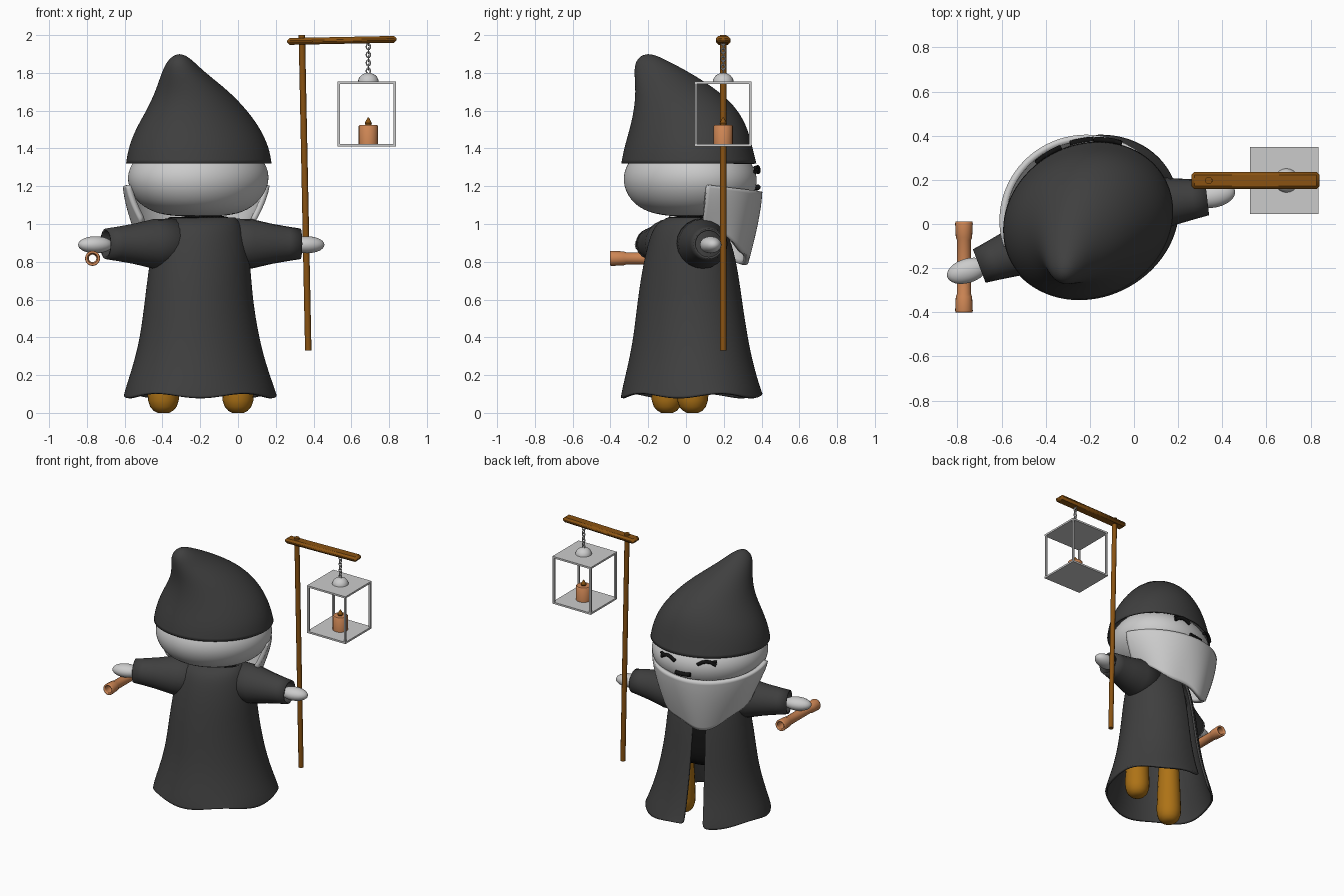
import bpy, bmesh, math
from math import sin, cos, pi, radians
from mathutils import Vector, Matrix

if "Cube" in bpy.data.objects:
    bpy.data.objects.remove(bpy.data.objects["Cube"], do_unlink=True)


def material(name, rgb):
    m = bpy.data.materials.new(name)
    m.use_nodes = True
    m.diffuse_color = (*rgb, 1)
    m.node_tree.nodes["Principled BSDF"].inputs["Base Color"].default_value = (*rgb, 1)
    return m


CLOTH = material("charcoal cloth", (0.05, 0.05, 0.05))
PALE = material("pale grey", (0.6, 0.6, 0.6))
BLACK = material("black", (0.006, 0.006, 0.006))
WOOD = material("brown wood", (0.25, 0.085, 0.006))
ORANGE = material("dark orange", (0.42, 0.17, 0.008))
COPPER = material("copper", (0.62, 0.24, 0.09))
METAL = material("light metal", (0.6, 0.6, 0.6))


def finish(name, bm, mat, sharp=None):
    bmesh.ops.recalc_face_normals(bm, faces=bm.faces)
    me = bpy.data.meshes.new(name)
    bm.to_mesh(me)
    bm.free()
    for p in me.polygons:
        p.use_smooth = True
    if sharp:
        me.set_sharp_from_angle(angle=radians(sharp))
    me.materials.append(mat)
    ob = bpy.data.objects.new(name, me)
    bpy.context.collection.objects.link(ob)
    return ob


def skin(bm, rows, closed):
    """Join rows of vertices with quads."""
    n = len(rows[0])
    for a, b in zip(rows, rows[1:]):
        for i in range(n if closed else n - 1):
            j = (i + 1) % n
            bm.faces.new((a[i], a[j], b[j], b[i]))


def soften(ob, thick=0, levels=2):
    ob.modifiers.new("smooth", "SUBSURF").levels = levels
    ob.modifiers["smooth"].render_levels = levels
    if thick:
        s = ob.modifiers.new("thickness", "SOLIDIFY")
        s.thickness, s.offset = thick, 0


SKEW = 0.12  # the body is turned a little about z


def loft(name, rings, mat, thick=0, caps=(), gap=None, wave=0, n=32):
    """Skin oval rings given as z, x range, y range; gap = (angle, half width)."""
    bm = bmesh.new()
    rows = []
    for k, (z, x0, x1, y0, y1) in enumerate(rings):
        row = []
        for i in range(n + 1 if gap else n):
            t = 2 * pi * i / n
            if gap:
                t = gap[0] + gap[1] + (2 * pi - 2 * gap[1]) * i / n
            dz = wave * sin(5 * t) if k == 0 else 0
            row.append(bm.verts.new(((x0 + x1) / 2 + (x1 - x0) / 2 * cos(t),
                                     (y0 + y1) / 2 + (y1 - y0) / 2 * sin(t + SKEW), z + dz)))
        rows.append(row)
    skin(bm, rows, not gap)
    for c in caps:
        bm.faces.new(rows[c])
    ob = finish(name, bm, mat)
    soften(ob, thick)
    return ob


def lathe(name, p0, p1, stations, mat, thick=0, n=20, sharp=40):
    """Turn a profile of (fraction, radius) round the line p0 to p1."""
    p0, p1 = Vector(p0), Vector(p1)
    q = (p1 - p0).to_track_quat("Z", "Y")
    bm = bmesh.new()
    rows = [[bm.verts.new(p0.lerp(p1, f) + q @ Vector((r * cos(2 * pi * i / n), r * sin(2 * pi * i / n), 0)))
             for i in range(n)] for f, r in stations]
    skin(bm, rows, True)
    if not thick:
        bm.faces.new(rows[0])
        bm.faces.new(rows[-1])
    ob = finish(name, bm, mat, sharp)
    if thick:
        s = ob.modifiers.new("thickness", "SOLIDIFY")
        s.thickness, s.offset = thick, 0
    return ob


def ball(name, centre, radii, turn, mat):
    bm = bmesh.new()
    m = Matrix.Translation(centre) @ Matrix.Rotation(turn, 4, "Z") @ Matrix.Diagonal((*radii, 1))
    bmesh.ops.create_uvsphere(bm, u_segments=24, v_segments=14, radius=1, matrix=m)
    return finish(name, bm, mat)


def box(name, centre, size, mat, tilt=0, bevel=0):
    bm = bmesh.new()
    m = Matrix.Translation(centre) @ Matrix.Rotation(tilt, 4, "Y") @ Matrix.Diagonal((*size, 1))
    bmesh.ops.create_cube(bm, size=1, matrix=m)
    ob = finish(name, bm, mat, 20)
    if bevel:
        ob.modifiers.new("bevel", "BEVEL").width = bevel
        ob.modifiers["bevel"].segments = 1
    return ob


# Pointed hood, leaning back
loft("hood", [(1.32, -0.59, 0.175, -0.34, 0.37), (1.4, -0.578, 0.163, -0.325, 0.35),
              (1.5, -0.54, 0.118, -0.295, 0.325), (1.6, -0.48, 0.045, -0.272, 0.275),
              (1.7, -0.433, -0.05, -0.262, 0.175), (1.8, -0.4, -0.18, -0.27, 0.015),
              (1.86, -0.372, -0.24, -0.265, -0.1), (1.895, -0.33, -0.29, -0.225, -0.175)],
     CLOTH, thick=0.01, caps=[-1])

# Rounded head
loft("head", [(1.04, -0.3, -0.12, -0.05, 0.13), (1.05, -0.42, 0.0, -0.17, 0.24),
              (1.1, -0.525, 0.1, -0.28, 0.33), (1.2, -0.59, 0.168, -0.338, 0.385),
              (1.3, -0.585, 0.165, -0.33, 0.372), (1.4, -0.5, 0.09, -0.25, 0.28),
              (1.5, -0.3, -0.1, -0.1, 0.1)], PALE, caps=[0, -1])

# Robe open down the middle, with a dark body inside
loft("robe", [(0.09, -0.6, 0.2, -0.34, 0.4), (0.13, -0.59, 0.188, -0.332, 0.388),
              (0.25, -0.55, 0.145, -0.302, 0.352), (0.4, -0.512, 0.105, -0.272, 0.32),
              (0.6, -0.487, 0.072, -0.25, 0.29), (0.78, -0.465, 0.06, -0.222, 0.265),
              (0.92, -0.44, 0.04, -0.19, 0.23), (1.0, -0.41, 0.01, -0.155, 0.18),
              (1.03, -0.36, -0.02, -0.09, 0.13)],
     CLOTH, thick=0.014, gap=(1.855, 0.16), wave=0.014)
loft("inner_body", [(0.42, -0.45, 0.05, -0.21, 0.25), (0.6, -0.445, 0.03, -0.2, 0.24),
                    (0.9, -0.4, 0.0, -0.15, 0.19), (1.0, -0.36, -0.04, -0.11, 0.14),
                    (1.05, -0.32, -0.03, -0.07, 0.1)], BLACK, caps=[0, -1])

# Sleeves and hands
for side, start, cuff, hand, turn in (
        ("right", (-0.28, -0.03, 0.895), (-0.7, -0.19, 0.895), (-0.755, -0.212, 0.89), 0.3),
        ("left", (-0.1, 0.07, 0.895), (0.33, 0.12, 0.895), (0.365, 0.13, 0.89), 0.22)):
    lathe(side + "_sleeve", start, cuff,
          [(0, 0.13), (0.4, 0.125), (0.65, 0.1), (0.85, 0.085), (1, 0.075)], CLOTH, thick=0.012)
    ball(side + "_hand", hand, (0.095, 0.055, 0.045), turn, PALE)

# Stumpy legs
for side, x, y in (("right", -0.395, -0.1), ("left", 0.0, 0.035)):
    lathe(side + "_leg", (x, y, 0), (x, y, 0.46),
          [(0, 0.03), (0.025, 0.052), (0.07, 0.07), (0.14, 0.081), (0.22, 0.084),
           (0.5, 0.08), (1, 0.07)], ORANGE, sharp=60)

# Beard wrapped round the face, longest in the middle
bm = bmesh.new()
rows = []
for k in range(9):
    v = k / 8
    row = []
    for i in range(33):
        u = i / 16 - 1
        a = radians(106) + u * radians(92)
        low = 0.79 + 0.23 * abs(u) ** 1.4 - 0.018 * sin(9 * u) * (1 - u * u)
        top = 1.17 + 0.04 * u * u
        s = 1 - 0.19 * v ** 1.5 + 0.015 * v * cos(10 * u)
        row.append(bm.verts.new((-0.215 + 0.38 * s * cos(a), 0.015 + 0.375 * s * sin(a),
                                 top + (low - top) * v)))
    rows.append(row)
skin(bm, rows, False)
soften(finish("beard", bm, PALE), thick=0.03, levels=1)


def stroke(name, points, width):
    """Thin dark line on the face from (degrees, height) points."""
    cu = bpy.data.curves.new(name, "CURVE")
    cu.dimensions = "3D"
    cu.bevel_depth = width
    sp = cu.splines.new("POLY")
    sp.points.add(len(points) - 1)
    for p, (deg, z) in zip(sp.points, points):
        a = radians(deg)
        p.co = (-0.21 + 0.381 * cos(a), 0.022 + 0.36 * sin(a + SKEW), z, 1)
    cu.use_fill_caps = True
    cu.materials.append(BLACK)
    bpy.context.collection.objects.link(bpy.data.objects.new(name, cu))


# Closed eyes with lashes, and the mouth
for side, mid, s in (("left", 76, -1), ("right", 118, 1)):
    stroke(side + "_eye", [(mid - 9, 1.275), (mid - 4, 1.295), (mid, 1.3), (mid + 4, 1.295),
                           (mid + 9, 1.275)], 0.012)
    stroke(side + "_lash", [(mid + 3 * s, 1.295), (mid + 10 * s, 1.3)], 0.009)
stroke("mouth", [(86, 1.195), (91, 1.192), (97, 1.192), (102, 1.195)], 0.014)

# Rolled tube held in the right hand
lathe("rolled_tube", (-0.77, -0.4, 0.818), (-0.77, 0.01, 0.818),
      [(0, 0.032), (0.02, 0.034), (0.17, 0.031), (0.2, 0.026), (0.8, 0.026),
       (0.83, 0.031), (0.98, 0.034), (1, 0.032)], COPPER, thick=0.012)

# Staff with crossbar
Y = 0.197
lathe("staff", (0.372, Y, 0.33), (0.338, Y, 2.0), [(0, 0.017), (1, 0.017)], WOOD, n=12)
box("crossbar", (0.55, Y, 1.972), (0.58, 0.078, 0.036), WOOD, tilt=-0.02, bevel=0.014)

# Chain
LX = 0.69
for k in range(8):
    bm = bmesh.new()
    rows = []
    for i in range(12):
        a = 2 * pi * i / 12
        row = []
        for j in range(6):
            b = 2 * pi * j / 6
            r = 0.011 + 0.0035 * cos(b)
            p = Vector((r * cos(a), 0.0035 * sin(b), 1.35 * r * sin(a)))
            p.rotate(Matrix.Rotation(pi / 2 * (k % 2), 3, "Z"))
            row.append(bm.verts.new(p + Vector((LX, Y, 1.81 + 0.0215 * k))))
        rows.append(row)
    skin(bm, rows + rows[:1], True)
    finish("chain_link", bm, METAL)

# Lantern cage with a dome cap
CX, HX, HY = 0.681, 0.15, 0.146
for name, z in (("lantern_roof", 1.749), ("lantern_floor", 1.416)):
    box(name, (CX, Y, z), (2 * HX + 0.01, 2 * HY + 0.01, 0.013), METAL)
for sx in (-1, 1):
    for sy in (-1, 1):
        box("lantern_post", (CX + sx * (HX - 0.002), Y + sy * (HY - 0.002), 1.583),
            (0.013, 0.013, 0.33), METAL)
lathe("lantern_dome", (LX, Y, 1.752), (LX, Y, 1.8),
      [(sin(a), 0.054 * cos(a) + 0.001) for a in (pi / 2 * i / 6 for i in range(7))], METAL)

# Candle and flame
lathe("candle", (LX, Y, 1.42), (LX, Y, 1.525), [(0, 0.051), (0.94, 0.051), (1, 0.046)], COPPER)
lathe("flame", (LX, Y, 1.52), (LX, Y, 1.565),
      [(0, 0.014), (0.3, 0.019), (0.7, 0.01), (1, 0.002)], WOOD, n=12)
